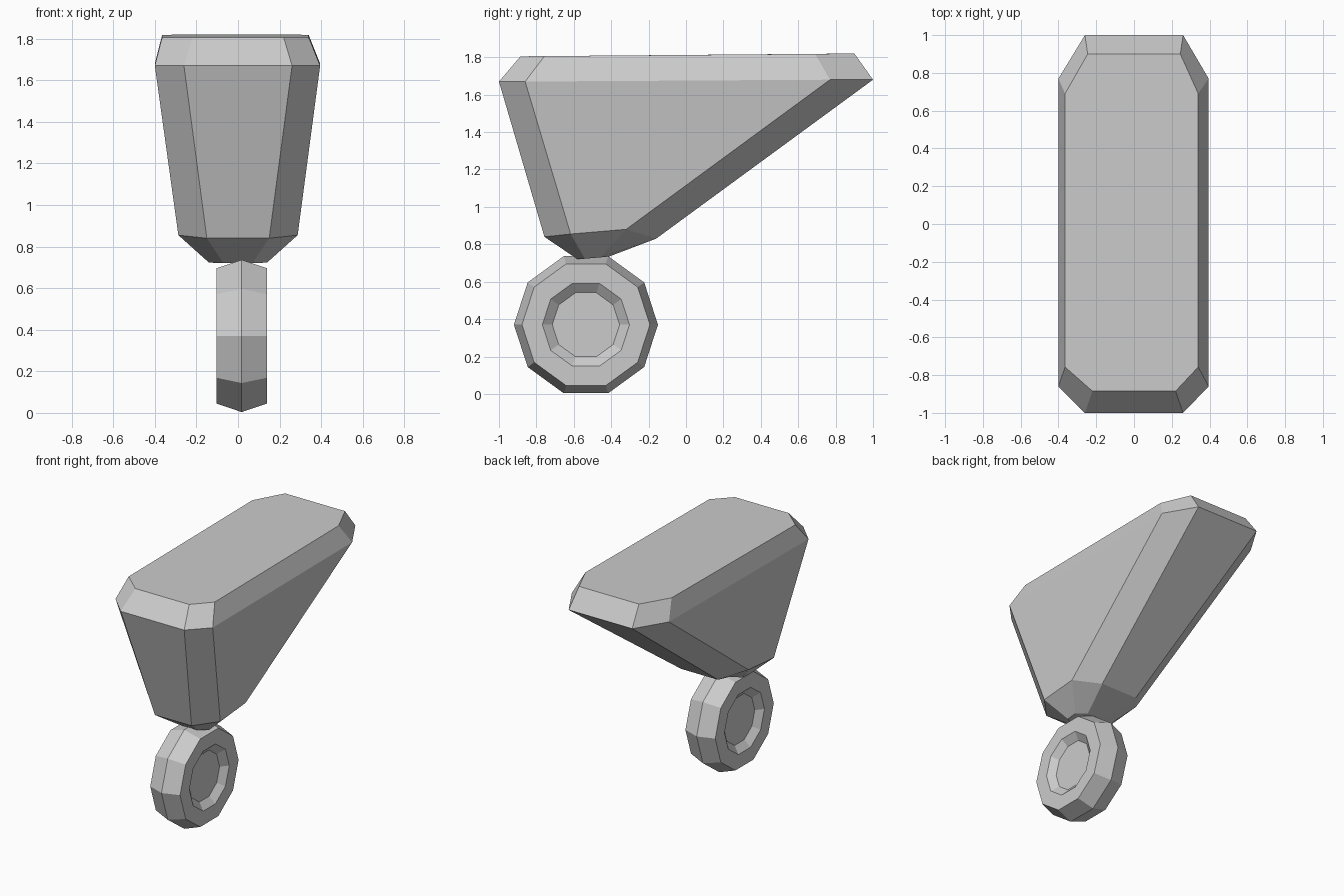
import bpy
import bmesh
import math

cube = bpy.data.objects.get("Cube")
if cube:
    bpy.data.objects.remove(cube, do_unlink=True)

grey = bpy.data.materials.new("plain grey")
grey.use_nodes = True
COLOUR = (0.6, 0.6, 0.6, 1)
grey.diffuse_color = COLOUR
grey.node_tree.nodes["Principled BSDF"].inputs["Base Color"].default_value = COLOUR


def loft(name, rings):
    """Bridge a list of equal-sized rings, cap both ends, shade flat."""
    bm = bmesh.new()
    loops = [[bm.verts.new(p) for p in ring] for ring in rings]
    n = len(loops[0])
    for low, high in zip(loops, loops[1:]):
        for i in range(n):
            j = (i + 1) % n
            bm.faces.new((low[i], low[j], high[j], high[i]))
    bm.faces.new(loops[0][::-1])
    bm.faces.new(loops[-1])
    bmesh.ops.recalc_face_normals(bm, faces=bm.faces[:])
    mesh = bpy.data.meshes.new(name)
    bm.to_mesh(mesh)
    bm.free()
    mesh.materials.append(grey)
    obj = bpy.data.objects.new(name, mesh)
    bpy.context.collection.objects.link(obj)
    return obj


def octagon(front, side, back):
    """Chamfered rectangle: front (half width, y, z),
    side (left x, right x, y front, y back, z front, z back), back like front."""
    fw, fy, fz = front
    lx, rx, y0, y1, z0, z1 = side
    bw, by, bz = back
    return [(-fw, fy, fz), (fw, fy, fz), (rx, y0, z0), (rx, y1, z1),
            (bw, by, bz), (-bw, by, bz), (lx, y1, z1), (lx, y0, z0)]


# Sloping body, from the small foot up to the chamfered lid
loft("body", [
    octagon((0.07, -0.58, 0.72), (-0.14, 0.14, -0.54, -0.46, 0.723, 0.73), (0.07, -0.41, 0.735)),
    octagon((0.15, -0.757, 0.84), (-0.287, 0.287, -0.617, -0.32, 0.855, 0.88), (0.15, -0.16, 0.83)),
    octagon((0.26, -1.0, 1.67), (-0.4, 0.395, -0.86, 0.77, 1.67, 1.68), (0.26, 1.0, 1.68)),
    octagon((0.22, -0.885, 1.805), (-0.365, 0.34, -0.757, 0.69, 1.806, 1.818), (0.245, 0.9, 1.82)),
])

# Ten-sided wheel with a dished hub on each side
SIDES = 10
MID = 0.018
profile = [(-0.08, 0.18), (-0.122, 0.233), (-0.122, 0.342), (0, 0.385),
           (0.122, 0.342), (0.122, 0.233), (0.08, 0.18)]
loft("wheel", [
    [(MID + dx, -0.535 + r * math.cos(2 * math.pi * i / SIDES),
      0.37 + r * math.sin(2 * math.pi * i / SIDES)) for i in range(SIDES)]
    for dx, r in profile
])
